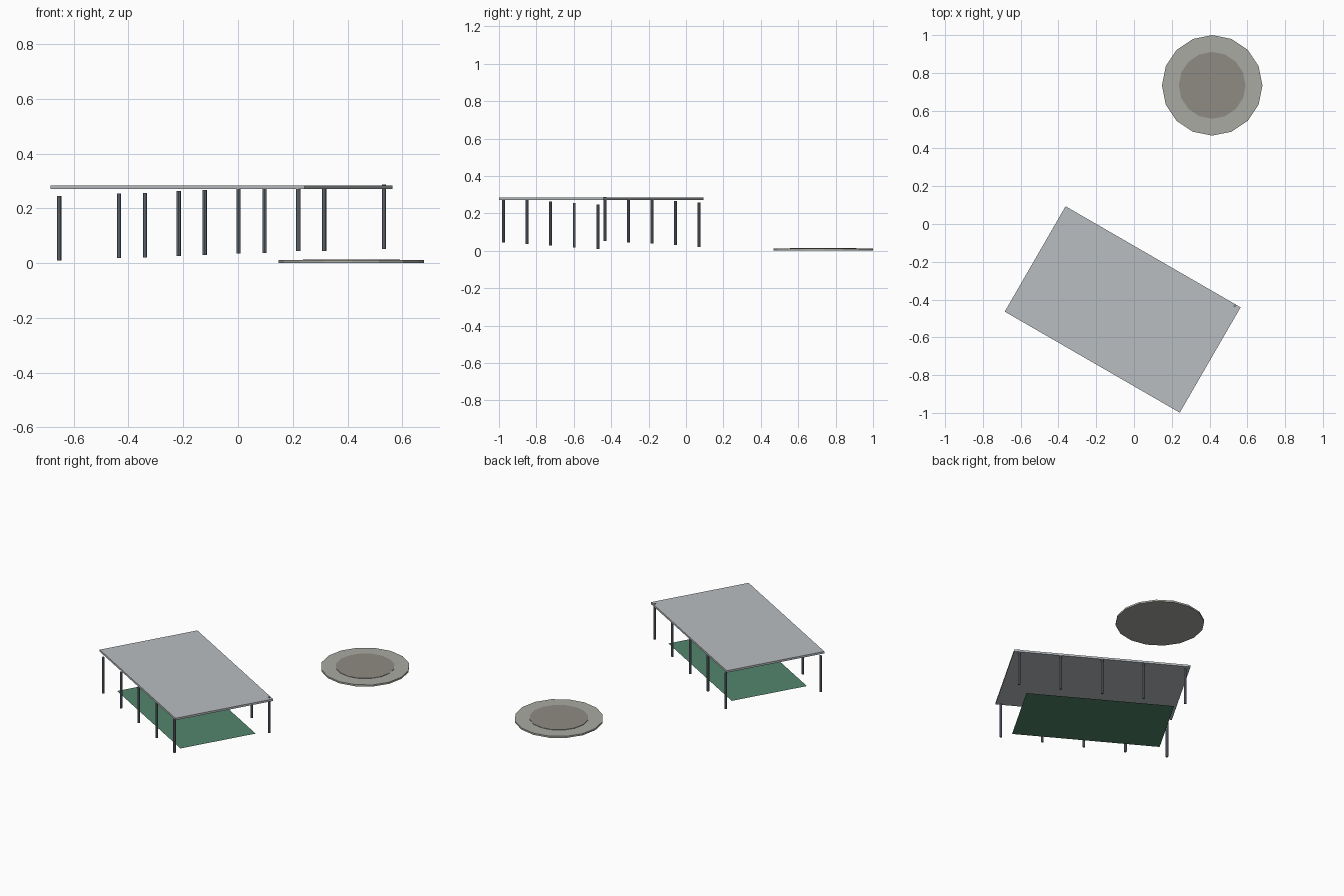
import bpy
from math import radians
from mathutils import Matrix, Vector

if "Cube" in bpy.data.objects:
    bpy.data.objects.remove(bpy.data.objects["Cube"])


def material(name, rgb):
    m = bpy.data.materials.new(name)
    m.diffuse_color = (*rgb, 1)
    m.use_nodes = True
    m.node_tree.nodes["Principled BSDF"].inputs["Base Color"].default_value = m.diffuse_color
    return m


roof_mat = material("roof_grey", (0.49, 0.51, 0.53))
post_mat = material("post_steel", (0.18, 0.21, 0.25))
floor_mat = material("floor_green", (0.084, 0.238, 0.15))
rim_mat = material("pale_stone", (0.40, 0.40, 0.36))
pad_mat = material("dark_stone", (0.275, 0.26, 0.23))

# The pavilion is turned 30 degrees about its centre
TURN = radians(-30)
PAVILION = Matrix.Translation((-0.06, -0.4525, 0)) @ Matrix.Rotation(TURN, 4, "Z")


def finish(name, mat):
    ob = bpy.context.object
    ob.name = name
    ob.data.materials.append(mat)
    return ob


def cylinder(name, x, y, z0, z1, r, sides, mat):
    bpy.ops.mesh.primitive_cylinder_add(vertices=sides, radius=r, depth=z1 - z0,
                                        location=(x, y, (z0 + z1) / 2))
    return finish(name, mat)


# Flat roof slab
bpy.ops.mesh.primitive_cube_add(size=1, location=PAVILION @ Vector((0, 0, 0.278)),
                                rotation=(0, 0, TURN))
roof = finish("roof", roof_mat)
roof.scale = (1.07, 0.644, 0.013)

# Thin court floor
bpy.ops.mesh.primitive_plane_add(size=1, location=PAVILION @ Vector((0, 0, 0.034)),
                                 rotation=(0, 0, TURN))
floor = finish("court_floor", floor_mat)
floor.scale = (0.896, 0.496, 1)

# Two rows of posts whose feet follow the sloping site
rows = {"front": (-0.313, (0.009, 0.018, 0.027, 0.036, 0.044)),
        "back": (0.313, (0.020, 0.030, 0.038, 0.044, 0.051))}
for row, (v, feet) in rows.items():
    for i, z in enumerate(feet):
        p = PAVILION @ Vector((-0.504 + 0.252 * i, v, 0))
        cylinder(f"{row}_post_{i + 1}", p.x, p.y, z, z + 0.237, 0.0078, 8, post_mat)

# Round plaza with a raised centre
cylinder("plaza_disc", 0.414, 0.734, 0, 0.011, 0.266, 16, rim_mat)
cylinder("plaza_centre", 0.414, 0.734, 0.005, 0.0135, 0.177, 16, pad_mat)
